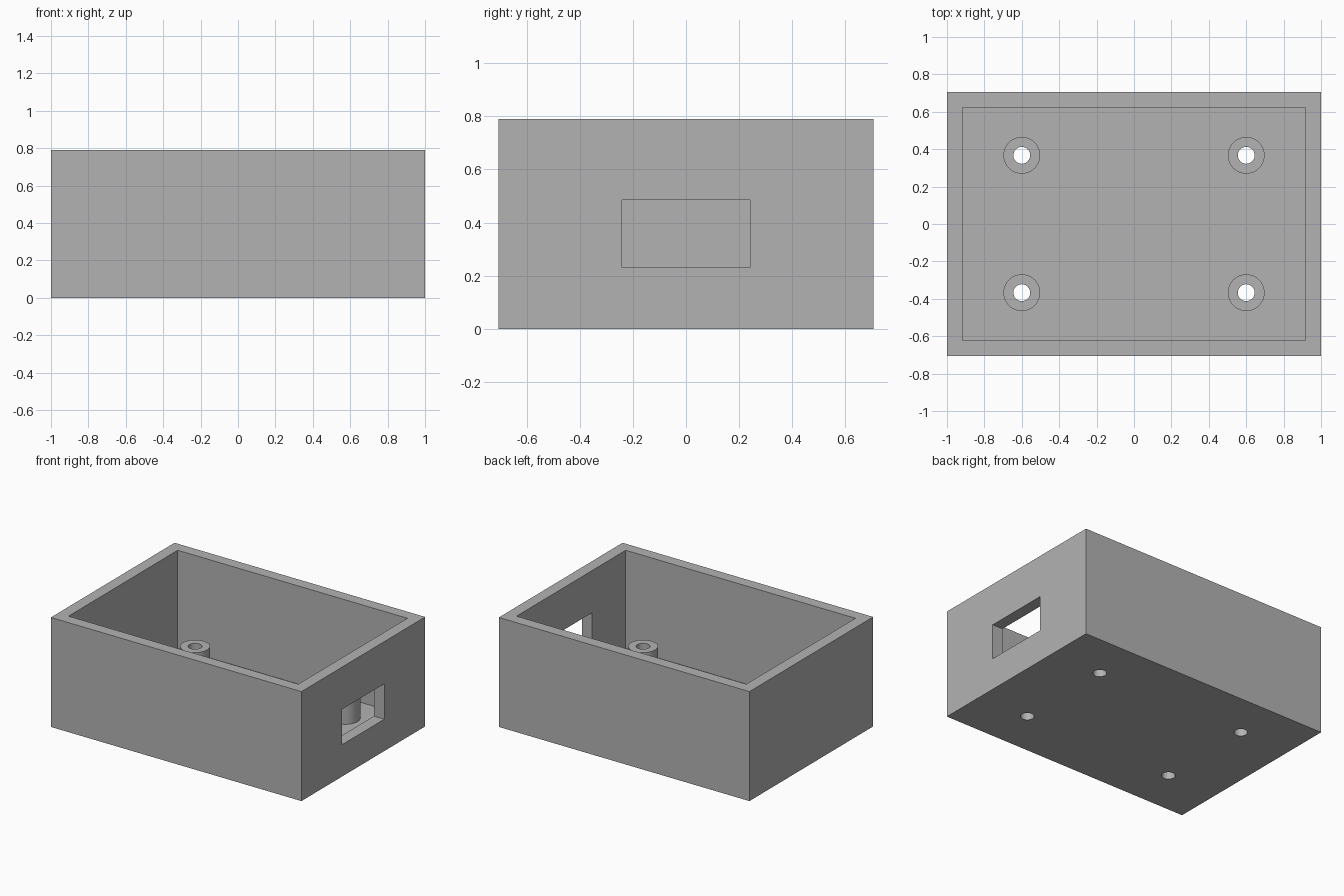
import bpy, bmesh, math
from mathutils import Matrix, Vector

if "Cube" in bpy.data.objects:
    bpy.data.objects.remove(bpy.data.objects["Cube"], do_unlink=True)

# Main sizes
LENGTH, WIDTH, HEIGHT = 2.0, 1.41, 0.79
WALL = 0.083
POST_X, POST_Y, POST_TOP = 0.6, 0.367, 0.28
POST_R, HOLE_R, SIDES = 0.098, 0.045, 64

grey = bpy.data.materials.new("plain grey")
grey.use_nodes = True
colour = (0.45, 0.45, 0.45, 1)
grey.diffuse_color = colour
grey.node_tree.nodes["Principled BSDF"].inputs["Base Color"].default_value = colour


def make_object(name, bm):
    bmesh.ops.recalc_face_normals(bm, faces=bm.faces)
    mesh = bpy.data.meshes.new(name)
    bm.to_mesh(mesh)
    bm.free()
    mesh.materials.append(grey)
    obj = bpy.data.objects.new(name, mesh)
    bpy.context.collection.objects.link(obj)
    return obj


def box(name, low, high):
    low, high = Vector(low), Vector(high)
    bm = bmesh.new()
    bmesh.ops.create_cube(bm, size=1, matrix=Matrix.Translation((low + high) / 2)
                          @ Matrix.Diagonal((high - low).to_4d()))
    return make_object(name, bm)


def activate(obj):
    bpy.ops.object.select_all(action="DESELECT")
    obj.select_set(True)
    bpy.context.view_layer.objects.active = obj


def cut(target, cutter):
    cutter.hide_render = True
    mod = target.modifiers.new("cut", "BOOLEAN")
    mod.operation, mod.solver, mod.object = "DIFFERENCE", "EXACT", cutter
    activate(target)
    bpy.ops.object.modifier_apply(modifier=mod.name)
    bpy.data.objects.remove(cutter, do_unlink=True)


def smooth(obj):
    activate(obj)
    bpy.ops.object.shade_smooth_by_angle(angle=math.radians(30))


# Open-topped case with a port in the left wall
hx, hy = LENGTH / 2, WIDTH / 2
case = box("case", (-hx, -hy, 0), (hx, hy, HEIGHT))
cut(case, box("cavity_cutter", (WALL - hx, WALL - hy, WALL), (hx - WALL, hy - WALL, HEIGHT + 0.1)))
cut(case, box("port_cutter", (hx - 2 * WALL, -0.24, 0.23), (hx + 0.1, 0.24, 0.485)))

# Screw holes through the floor, each with a hollow standoff above
for side, x in (("right", -POST_X), ("left", POST_X)):
    for end, y in (("front", -POST_Y), ("back", POST_Y)):
        bm = bmesh.new()
        bmesh.ops.create_cone(bm, cap_ends=True, segments=SIDES, radius1=HOLE_R, radius2=HOLE_R,
                              depth=0.4, matrix=Matrix.Translation((x, y, 0)))
        cut(case, make_object("hole_cutter", bm))

        bm = bmesh.new()
        profile = [(POST_R, WALL), (POST_R, POST_TOP), (HOLE_R, POST_TOP), (HOLE_R, WALL)]
        verts = [bm.verts.new((r, 0, z)) for r, z in profile]
        edges = [bm.edges.new((verts[i], verts[(i + 1) % 4])) for i in range(4)]
        bmesh.ops.spin(bm, geom=verts + edges, cent=(0, 0, 0), axis=(0, 0, 1),
                       angle=math.tau, steps=SIDES, use_merge=True)
        bmesh.ops.remove_doubles(bm, verts=bm.verts, dist=0.0001)
        bmesh.ops.translate(bm, verts=bm.verts, vec=(x, y, 0))
        smooth(make_object(f"{end}_{side}_standoff", bm))

smooth(case)
